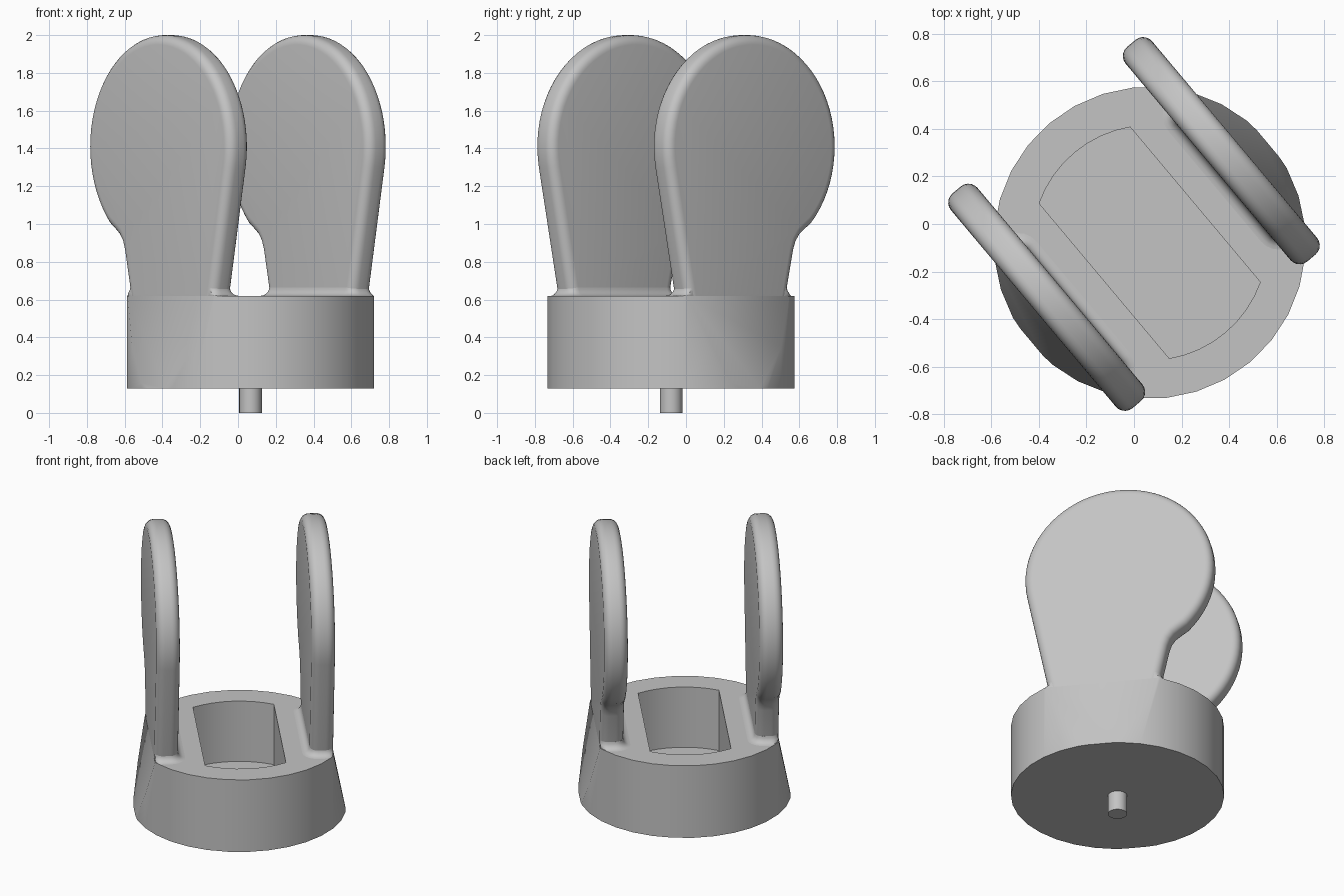
import bpy, bmesh, math
from mathutils import Vector

cube = bpy.data.objects.get("Cube")
if cube:
    bpy.data.objects.remove(cube, do_unlink=True)

TURN = math.radians(-50)      # whole model is turned about z
CX = 0.103                    # base centre along the blade direction
R, Z0, Z1 = 0.657, 0.13, 0.62  # base radius, bottom and top
INNER, OUTER = 0.407, 0.553   # blade faces
ROUND = 0.05

grey = bpy.data.materials.new("light grey")
grey.use_nodes = True
grey.diffuse_color = (0.55, 0.55, 0.55, 1)
grey.node_tree.nodes["Principled BSDF"].inputs["Base Color"].default_value = (0.55, 0.55, 0.55, 1)


def finish(name, bm):
    bmesh.ops.recalc_face_normals(bm, faces=bm.faces[:])
    mesh = bpy.data.meshes.new(name)
    bm.to_mesh(mesh)
    bm.free()
    mesh.materials.append(grey)
    ob = bpy.data.objects.new(name, mesh)
    bpy.context.collection.objects.link(ob)
    ob.rotation_euler.z = TURN
    return ob


def activate(ob):
    bpy.ops.object.select_all(action='DESELECT')
    ob.select_set(True)
    bpy.context.view_layer.objects.active = ob


def smooth(ob):
    activate(ob)
    bpy.ops.object.shade_smooth_by_angle(angle=math.radians(35))


def apply(ob, mod):
    activate(ob)
    bpy.ops.object.modifier_apply(modifier=mod.name)


def prism(bm, points, shift):
    face = bm.faces.new([bm.verts.new(p) for p in points])
    out = bmesh.ops.extrude_face_region(bm, geom=[face])
    moved = [g for g in out["geom"] if isinstance(g, bmesh.types.BMVert)]
    bmesh.ops.translate(bm, verts=moved, vec=shift)


def arc(cx, cy, r, a0, a1, steps):
    for i in range(steps + 1):
        a = math.radians(a0 + (a1 - a0) * i / steps)
        yield cx + r * math.cos(a), cy + r * math.sin(a)


# Base drum with a slanted flat under each blade
bm = bmesh.new()
prism(bm, [(x, y, Z0) for x, y in arc(CX, 0, R, 0, 348.75, 31)], (0, 0, Z1 - Z0))
for side in (1, -1):
    cut = bmesh.ops.bisect_plane(
        bm, geom=bm.verts[:] + bm.edges[:] + bm.faces[:], dist=1e-5,
        plane_co=(0, side * OUTER, Z1),
        plane_no=(0, side * (Z1 - Z0), 0.65 - OUTER), clear_outer=True)
    edges = [g for g in cut["geom_cut"] if isinstance(g, bmesh.types.BMEdge)]
    bmesh.ops.holes_fill(bm, edges=edges, sides=0)
base = finish("base", bm)

# Slot with straight sides and round ends
bm = bmesh.new()
half = math.degrees(math.asin(0.25 / 0.494))
outline = list(arc(CX, 0, 0.494, -half, half, 8))
outline += arc(CX, 0, 0.494, 180 - half, 180 + half, 8)
prism(bm, [(x, y, 0.21) for x, y in outline], (0, 0, 0.6))
cutter = finish("slot_cutter", bm)
cutter.hide_render = True
mod = base.modifiers.new("slot", 'BOOLEAN')
mod.object = cutter
mod.solver = 'EXACT'
bpy.context.view_layer.update()
apply(base, mod)
bpy.data.objects.remove(cutter, do_unlink=True)
smooth(base)

# Pin under the base
bm = bmesh.new()
prism(bm, [(x, y, 0) for x, y in arc(CX, 0, 0.06, 0, 337.5, 15)], (0, 0, Z0 + 0.02))
smooth(finish("pin", bm))

# Blade outline: round head, straight edge on one side, notch on the other
profile = [(0.42, 0.5), (0.444, Z1)]
profile += arc(0, 1.41, 0.59, -11, 224, 48)
profile += [(-0.375, 0.965), (-0.343, 0.94), (-0.318, 0.905), (-0.302, 0.86),
            (-0.25, Z1), (-0.225, 0.5)]


def foot_ring(grow, z, side):
    # Rounded rectangle around the blade, kept inside the drum
    r = ROUND + grow
    x0, x1 = -0.26 - grow + r, 0.45 + grow - r
    y0, y1 = INNER - grow + r, OUTER + grow - r
    pts = []
    for cx, cy, a in ((x1, y1, 0), (x0, y1, 90), (x0, y0, 180), (x1, y0, 270)):
        for x, y in arc(cx, cy, r, a, a + 90, 5):
            p = Vector((x - CX, min(y, OUTER - 0.003)))
            if p.length > R - 0.005:
                p *= (R - 0.005) / p.length
            pts.append((p.x + CX, side * p.y, z))
    return pts


for side, label in ((1, "left"), (-1, "right")):
    bm = bmesh.new()
    prism(bm, [(u, side * INNER, z) for u, z in profile], (0, side * (OUTER - INNER), 0))
    blade = finish(label + "_blade", bm)
    mod = blade.modifiers.new("rim", 'BEVEL')
    mod.width = ROUND
    mod.segments = 5
    mod.limit_method = 'ANGLE'
    mod.angle_limit = math.radians(50)
    mod.use_clamp_overlap = False
    apply(blade, mod)
    smooth(blade)

    # Concave fillet where the blade meets the base
    bm = bmesh.new()
    rings = []
    for i in range(6):
        b = math.radians(90 - 18 * i)
        pts = foot_ring(0.045 * (1 - math.cos(b)), Z1 + 0.045 * (1 - math.sin(b)), side)
        rings.append([bm.verts.new(p) for p in pts])
    n = len(rings[0])
    for low, high in zip(rings, rings[1:]):
        for i in range(n):
            j = (i + 1) % n
            bm.faces.new((low[i], low[j], high[j], high[i]))
    bm.faces.new(rings[0])
    bm.faces.new(rings[-1])
    smooth(finish(label + "_blade_fillet", bm))
